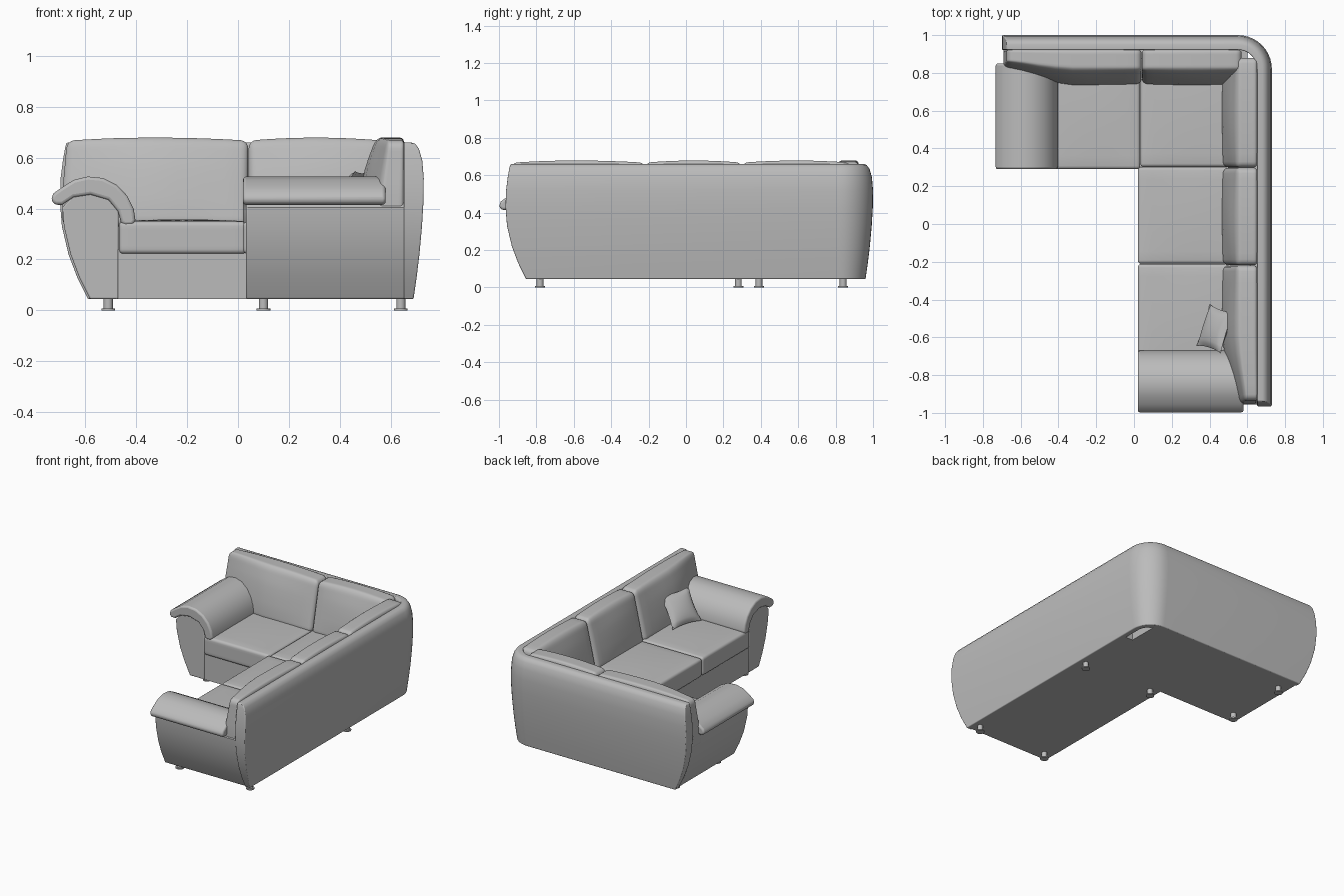
import bpy, bmesh, math
from mathutils import Vector, Matrix

cube = bpy.data.objects.get("Cube")
if cube:
    bpy.data.objects.remove(cube, do_unlink=True)


def material(name, value):
    m = bpy.data.materials.new(name)
    m.use_nodes = True
    colour = (value, value, value, 1)
    m.diffuse_color = colour
    m.node_tree.nodes["Principled BSDF"].inputs["Base Color"].default_value = colour
    return m


GREY = material("grey_upholstery", 0.5)


def swap(p):
    """Carry a part of the back wing over to the matching place on the side wing."""
    return Vector((p.y - 0.27, p.x - 0.265, p.z))


def finish(name, bm, side=False, bevel=0):
    if side:
        for v in bm.verts:
            v.co = swap(v.co)
    bmesh.ops.recalc_face_normals(bm, faces=bm.faces)
    mesh = bpy.data.meshes.new(name)
    bm.to_mesh(mesh)
    bm.free()
    mesh.materials.append(GREY)
    ob = bpy.data.objects.new(name, mesh)
    bpy.context.collection.objects.link(ob)
    if bevel:
        mod = ob.modifiers.new("soft_edge", 'BEVEL')
        mod.width, mod.segments, mod.limit_method = bevel, 3, 'ANGLE'
        mod.angle_limit = math.radians(50)
    bpy.ops.object.select_all(action='DESELECT')
    ob.select_set(True)
    bpy.context.view_layer.objects.active = ob
    bpy.ops.object.shade_smooth_by_angle(angle=math.radians(40))
    return ob


def box(lo, hi):
    lo, hi = Vector(lo), Vector(hi)
    bm = bmesh.new()
    bmesh.ops.create_cube(bm, size=1)
    for v in bm.verts:
        v.co = Vector([a + (b - a) * (c + 0.5) for a, b, c in zip(lo, hi, v.co)])
    return bm


def cushion(name, lo, hi, radius, shape, side=False):
    """Rounded box, cut into a grid so that shape(p, u) can puff it; u runs -1..1."""
    bm = box(lo, hi)
    bmesh.ops.bevel(bm, geom=bm.edges[:], offset=radius, segments=4,
                    profile=0.5, affect='EDGES')
    lo, hi = Vector(lo), Vector(hi)
    for axis in range(3):
        normal = Vector([float(i == axis) for i in range(3)])
        for k in range(1, 8):
            bmesh.ops.bisect_plane(bm, geom=bm.verts[:] + bm.edges[:] + bm.faces[:],
                                   plane_co=lo.lerp(hi, k / 8), plane_no=normal)
    for v in bm.verts:
        u = [2 * (c - a) / (b - a) - 1 for a, b, c in zip(lo, hi, v.co)]
        v.co = shape(v.co.copy(), u)
    return finish(name, bm, side)


def extrude(name, outline, y0, y1, side, bevel):
    bm = bmesh.new()
    face = bm.faces.new([bm.verts.new((x, y0, z)) for x, z in outline])
    new = bmesh.ops.extrude_face_region(bm, geom=[face])["geom"]
    for v in new:
        if isinstance(v, bmesh.types.BMVert):
            v.co.y = y1
    return finish(name, bm, side, bevel)


# Back shell: rows of height, outer face and free end, swept round the corner
ROWS = [(0.045, 0.96, -0.59), (0.13, 0.972, -0.632), (0.22, 0.983, -0.666),
        (0.33, 0.993, -0.692), (0.43, 0.999, -0.70), (0.52, 1.0, -0.697),
        (0.59, 0.994, -0.688), (0.635, 0.981, -0.68), (0.655, 0.966, -0.675),
        (0.66, 0.95, -0.672)]


def shell_path(y, end):
    r = y - 0.82
    arc = [(0.55 + r * math.sin(a), 0.82 + r * math.cos(a))
           for a in (math.pi / 2 * k / 10 for k in range(11))]
    return [(end, y)] + arc + [(y - 0.27, end - 0.265)]


bm = bmesh.new()
section = [(z, y, e) for z, y, e in ROWS] + [(z, 0.922, e) for z, y, e in reversed(ROWS)]
strips = [[bm.verts.new((x, y, z)) for x, y in shell_path(d, e)] for z, d, e in section]
n = len(strips)
for i in range(n):
    a, b = strips[i], strips[(i + 1) % n]
    for j in range(len(a) - 1):
        bm.faces.new((a[j], a[j + 1], b[j + 1], b[j]))
for i in range(n // 2 - 1):
    for j in (0, -1):
        bm.faces.new([strips[k][j] for k in (i, i + 1, n - 2 - i, n - 1 - i)])
finish("back_shell", bm, bevel=0.008)

# Plinth under the seats
finish("back_wing_base", box((-0.48, 0.305, 0.045), (0.6, 0.94, 0.24)))
finish("side_wing_base", box((0.035, -0.745, 0.045), (0.67, 0.7, 0.24)))

# Arms: a curved panel body with a padded roll draped over it
body = [(-0.47, 0.045)] + [(e + 0.008, z) for z, y, e in ROWS[:4]]
body += [(-0.69, 0.405), (-0.65, 0.45), (-0.58, 0.465), (-0.51, 0.44), (-0.47, 0.39)]
roll = [(-0.735, 0.435), (-0.725, 0.46), (-0.69, 0.485), (-0.645, 0.513), (-0.59, 0.526),
        (-0.53, 0.52), (-0.475, 0.492), (-0.435, 0.45), (-0.41, 0.4), (-0.402, 0.35),
        (-0.415, 0.336), (-0.445, 0.335), (-0.46, 0.345), (-0.472, 0.39), (-0.51, 0.435),
        (-0.58, 0.455), (-0.645, 0.445), (-0.69, 0.415), (-0.72, 0.415)]
for side, label in ((False, "back_wing"), (True, "side_wing")):
    extrude(label + "_arm_body", body, 0.302, 0.935, side, 0.006)
    extrude(label + "_arm_roll", roll, 0.29, 0.85, side, 0.012)


# Seat cushions
def puff_seat(p, u):
    if u[2] > 0:
        p.z += 0.008 * (1 - u[0] ** 2) * (1 - u[1] ** 2)
    return p


for name, x0, y0, x1, y1 in (("back_wing_seat", -0.468, 0.29, 0.033, 0.88),
                             ("corner_seat", 0.033, 0.302, 0.62, 0.88),
                             ("middle_seat", 0.02, -0.21, 0.62, 0.302),
                             ("side_wing_seat", 0.02, -0.733, 0.62, -0.212)):
    cushion(name, (x0, y0, 0.222), (x1, y1, 0.35), 0.018, puff_seat)


# Back cushions: lean back, thinner at the top, set back where they meet an arm
def lean(arm):
    def shape(p, u):
        t = (u[2] + 1) / 2
        thin = 1 - 0.42 * t
        if arm:
            k = min(max((-0.36 - p.x) / 0.32, 0), 1)
            thin *= 1 - 0.38 * k
            p.x += 0.03 * max(t - 0.4, 0) * (u[0] < -0.5)
        p.y = 0.925 - (0.925 - p.y) * thin
        swell = (1 - u[0] ** 2) * (1 - u[2] ** 2)
        if u[1] < 0:
            p.y -= 0.018 * swell
        if u[2] > 0:
            p.z += 0.012 * (1 - u[0] ** 2)
        return p
    return shape


for name, x0, x1, side, arm in (("back_wing_back_cushion", -0.69, 0.04, False, True),
                                ("corner_back_cushion", 0.042, 0.57, False, False),
                                ("side_wing_back_cushion", -0.685, 0.045, True, True),
                                ("middle_back_cushion", 0.047, 0.563, True, False),
                                ("corner_side_back_cushion", 0.565, 1.145, True, False)):
    cushion(name, (x0, 0.735, 0.33), (x1, 0.925, 0.667), 0.03, lean(arm), side)

# Loose pillow leaning on the side wing
bm = bmesh.new()
for s in (1, -1):
    for v in bmesh.ops.create_grid(bm, x_segments=12, y_segments=12, size=1)["verts"]:
        x, y, _ = v.co
        v.co = (0.115 * x * (1 - 0.1 * (1 - y * y)), 0.115 * y * (1 - 0.1 * (1 - x * x)),
                s * 0.035 * math.sqrt(max((1 - x * x) * (1 - y * y), 0)))
bmesh.ops.remove_doubles(bm, verts=bm.verts, dist=0.0005)
along = Vector((0.3, 0.95, 0)).normalized()
up = Vector((0.56, -0.18, 0.81)).normalized()
frame = Matrix((along, up, along.cross(up))).transposed().to_4x4()
bm.transform(Matrix.Translation((0.43, -0.555, 0.455)) @ frame)
finish("loose_pillow", bm)

# Feet: a short stem on a flat disc
for i, (x, y) in enumerate(((-0.51, 0.39), (-0.51, 0.84), (0.1, 0.28),
                            (0.64, 0.28), (0.1, -0.78), (0.64, -0.78))):
    bm = bmesh.new()
    for radius, z0, z1 in ((0.027, 0, 0.008), (0.018, 0.006, 0.05)):
        bmesh.ops.create_cone(bm, cap_ends=True, segments=20, radius1=radius,
                              radius2=radius, depth=z1 - z0,
                              matrix=Matrix.Translation((x, y, (z0 + z1) / 2)))
    finish("foot_%d" % (i + 1), bm)
